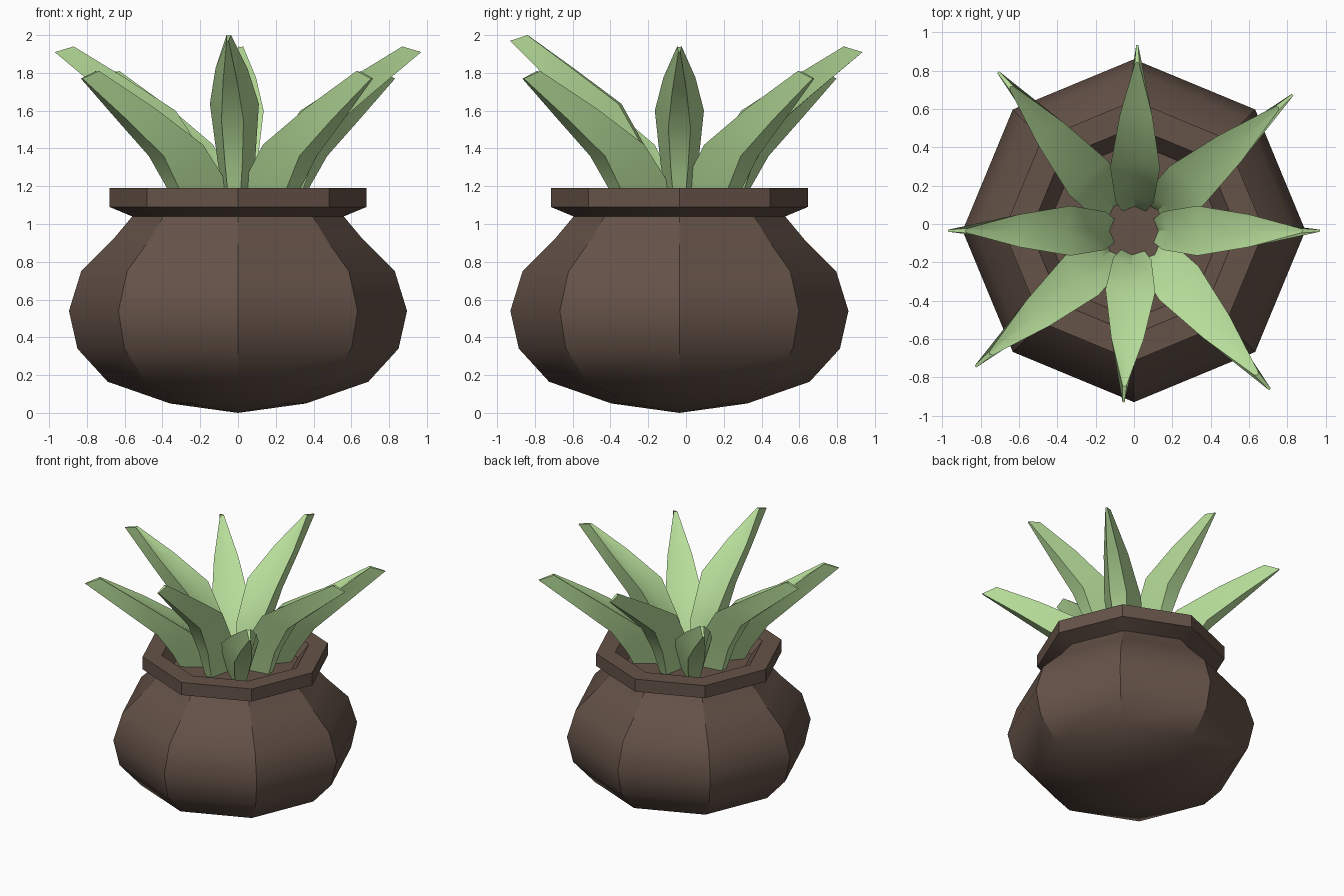
import bpy, bmesh, math
from mathutils import Vector

if "Cube" in bpy.data.objects:
    bpy.data.objects.remove(bpy.data.objects["Cube"])

CY = -0.035  # centre of the pot in y


def material(name, color):
    m = bpy.data.materials.new(name)
    m.diffuse_color = color
    m.use_nodes = True
    m.node_tree.nodes["Principled BSDF"].inputs["Base Color"].default_value = m.diffuse_color
    return m


def finish(bm, name, mat, angle):
    bmesh.ops.remove_doubles(bm, verts=bm.verts, dist=1e-5)
    bmesh.ops.recalc_face_normals(bm, faces=bm.faces)
    me = bpy.data.meshes.new(name)
    bm.to_mesh(me)
    bm.free()
    ob = bpy.data.objects.new(name, me)
    bpy.context.collection.objects.link(ob)
    me.materials.append(mat)
    bpy.ops.object.select_all(action='DESELECT')
    ob.select_set(True)
    bpy.context.view_layer.objects.active = ob
    bpy.ops.object.shade_smooth_by_angle(angle=math.radians(angle))
    return ob


def lathe(name, profile, mat, sides=8):
    bm = bmesh.new()
    vs = [bm.verts.new((r, CY * 0, z)) for r, z in profile]
    es = [bm.edges.new(p) for p in zip(vs, vs[1:])]
    bmesh.ops.spin(bm, geom=vs + es, cent=(0, 0, 0), axis=(0, 0, 1),
                   angle=math.tau, steps=sides, use_duplicate=False)
    ob = finish(bm, name, mat, 32)
    ob.location.y = CY
    return ob


def leaf(name, stations, angle, mat, rise=0.0, reach=1.0):
    """Loft a thick blade; station = top (r, z), underside (r, z), half width."""
    bm = bmesh.new()
    c, s = math.cos(math.radians(angle)), math.sin(math.radians(angle))
    rings = []
    z0, z1 = stations[0][1], stations[-1][1]
    for tr, tz, br, bz, w in stations:
        ring = []
        mr, mz = tr + 0.12 * (br - tr), tz + 0.12 * (bz - tz)
        for r, z, t in ((tr, tz, w), (mr, mz, 0), (tr, tz, -w),
                        (br, bz, -0.45 * w), (br, bz, 0.45 * w)):
            k = (tz - z0) / (z1 - z0)
            r *= 1 + (reach - 1) * k
            ring.append(bm.verts.new((r * c - t * s, CY + r * s + t * c, z + rise * k)))
        rings.append(ring)
    for a, b in zip(rings, rings[1:]):
        for i in range(5):
            j = (i + 1) % 5
            bm.faces.new((a[i], a[j], b[j], b[i]))
    bm.faces.new(rings[0])
    bm.faces.new(rings[-1])
    finish(bm, name, mat, 30)


brown = material("clay", (0.13, 0.085, 0.065, 1))
green = material("leaf_green", (0.47, 0.72, 0.32, 1))

# Round-bellied pot with flared rim and inner wall
lathe("pot", [(0, 0), (0.36, 0.05), (0.69, 0.165), (0.85, 0.34), (0.895, 0.54),
              (0.83, 0.75), (0.66, 0.92), (0.56, 1.04), (0.68, 1.09), (0.68, 1.19),
              (0.54, 1.19), (0.46, 1.09)], brown)
# Soil surface
lathe("soil", [(0.47, 1.09), (0, 1.09)], brown)

# Four upright leaves on the axes, four lower leaves on the diagonals
upright = [(0.10, 1.08, 0.31, 1.08, 0.06), (0.15, 1.32, 0.38, 1.29, 0.10),
           (0.33, 1.60, 0.50, 1.51, 0.13), (0.60, 1.775, 0.72, 1.70, 0.085),
           (0.87, 1.94, 0.97, 1.91, 0.012)]
low = [(0.13, 1.08, 0.40, 1.08, 0.07), (0.18, 1.23, 0.46, 1.20, 0.11),
       (0.36, 1.42, 0.57, 1.36, 0.135), (0.66, 1.615, 0.82, 1.56, 0.09),
       (0.98, 1.81, 1.09, 1.77, 0.014)]
for i, (angle, rise, reach) in enumerate([(0, 0, 1), (89, 0, 1), (180, 0, 1), (266.5, 0.06, 0.925)]):
    leaf(f"upright_leaf_{i + 1}", upright, angle, green, rise, reach)
for i in range(4):
    leaf(f"low_leaf_{i + 1}", low, 40.6 + 90 * i, green)
